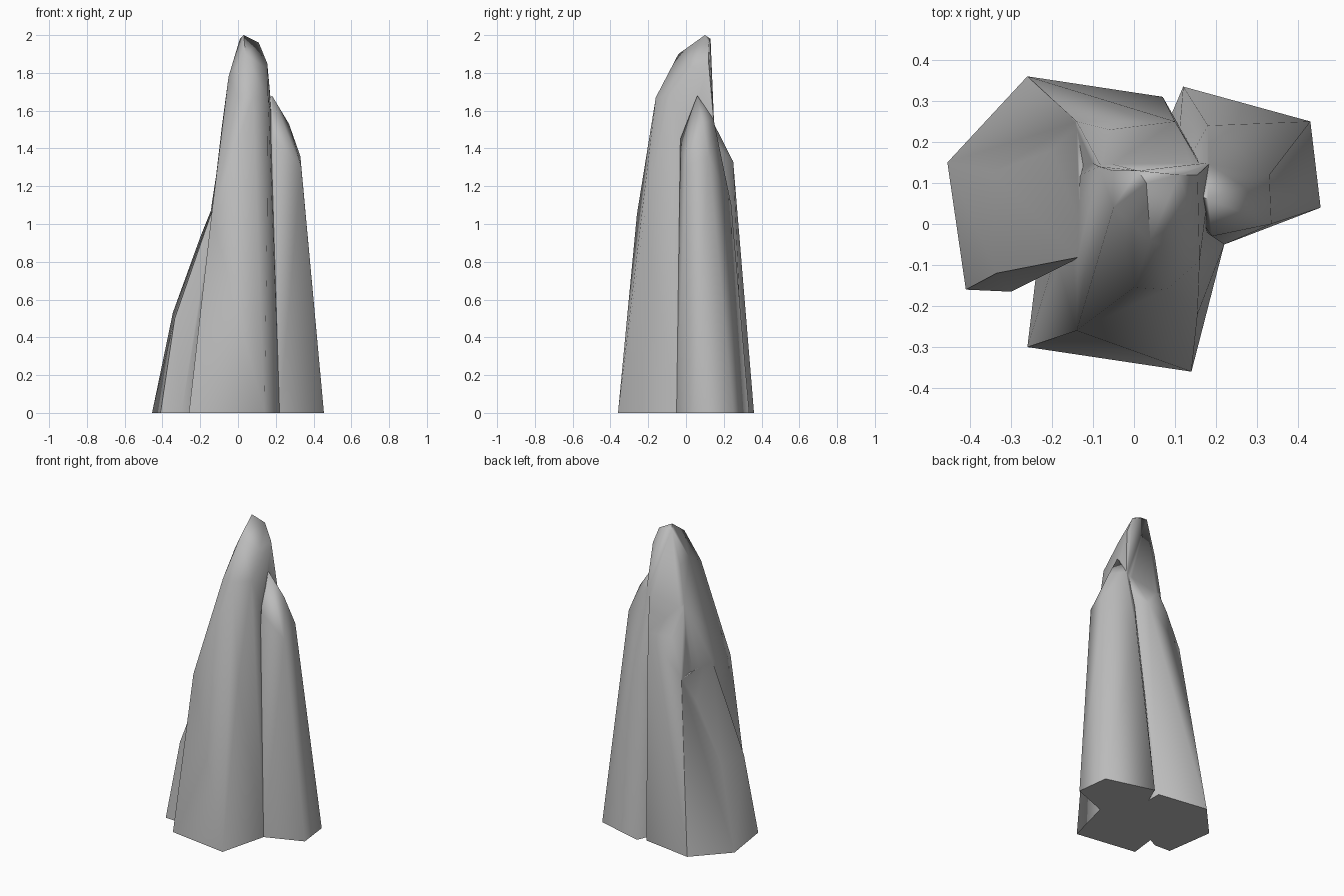
import bpy, bmesh, math

cube = bpy.data.objects.get("Cube")
if cube:
    bpy.data.objects.remove(cube, do_unlink=True)

stone = bpy.data.materials.new("grey stone")
stone.use_nodes = True
colour = (0.5, 0.5, 0.5, 1)
stone.diffuse_color = colour
stone.node_tree.nodes["Principled BSDF"].inputs["Base Color"].default_value = colour


def rock_lobe(name, footprint, corners):
    """Convex chunk of rock: ground outline plus a few upper corners."""
    bm = bmesh.new()
    for x, y in footprint:
        bm.verts.new((x, y, 0))
    for corner in corners:
        bm.verts.new(corner)
    result = bmesh.ops.convex_hull(bm, input=bm.verts[:])
    loose = [v for v in bm.verts if not v.link_faces]
    bmesh.ops.delete(bm, geom=loose, context='VERTS')
    bmesh.ops.dissolve_limit(bm, angle_limit=math.radians(1),
                             verts=bm.verts[:], edges=bm.edges[:])
    bmesh.ops.recalc_face_normals(bm, faces=bm.faces[:])
    mesh = bpy.data.meshes.new(name)
    bm.to_mesh(mesh)
    bm.free()
    mesh.materials.append(stone)
    obj = bpy.data.objects.new(name, mesh)
    bpy.context.collection.objects.link(obj)
    return obj


# Tall front spire
spire = rock_lobe(
    "rock_spire",
    [(-.26, -.3), (.14, -.36), (.22, -.05), (.07, .2), (-.2, .2)],
    [(-.14, -.26, 1.05), (.155, -.22, 1.05), (-.13, .12, 1.1),
     (-.085, .14, 1.52), (.19, .15, 1.5),
     (0, -.155, 1.67), (.08, -.16, 1.67), (.16, -.09, 1.67),
     (-.05, .04, 1.78), (-.05, .13, 1.76), (.155, .12, 1.85), (.14, .03, 1.83),
     (.04, -.04, 1.9), (.11, .12, 1.96), (.01, .13, 1.98), (.03, .1, 2)])

# Shoulder on the +x side
side_shoulder = rock_lobe(
    "side_shoulder",
    [(.455, .04), (.43, .25), (.12, .335), (.22, -.05), (.02, .1)],
    [(.33, .12, 1.36), (.335, 0, 1.3), (.19, -.03, 1.45), (.27, .09, 1.53),
     (.18, .06, 1.68), (.19, .15, 1.55), (.18, .24, 1.1), (.1, .1, 1.6)])

# Low buttress on the -x side
low_buttress = rock_lobe(
    "low_buttress",
    [(-.455, .15), (-.41, -.16), (-.3, -.165), (-.26, .36), (.02, 0)],
    [(-.345, .125, .53), (-.335, -.12, .5), (-.2, .18, .93),
     (-.13, -.08, 1.09), (-.14, .25, 1.08), (0, .05, 1.1)])

# Wall behind the spire
back_wall = rock_lobe(
    "back_wall",
    [(-.26, .36), (.07, .31), (-.2, -.1), (.07, 0)],
    [(-.14, .25, 1.1), (-.06, .23, 1.33), (.1, .25, 1.33),
     (-.075, .13, 1.52), (.16, .15, 1.53), (.05, .05, 1.5)])

# Fuse the chunks into one rock
bpy.context.view_layer.objects.active = spire
for lobe in (side_shoulder, back_wall, low_buttress):
    union = spire.modifiers.new("fuse", 'BOOLEAN')
    union.operation = 'UNION'
    union.solver = 'EXACT'
    union.object = lobe
    bpy.ops.object.modifier_apply(modifier=union.name)
    bpy.data.objects.remove(lobe, do_unlink=True)

# Clean seams, then smooth everything but the flat underside
bm = bmesh.new()
bm.from_mesh(spire.data)
bmesh.ops.remove_doubles(bm, verts=bm.verts[:], dist=0.012)
bmesh.ops.dissolve_limit(bm, angle_limit=math.radians(1),
                         verts=bm.verts[:], edges=bm.edges[:])
bm.to_mesh(spire.data)
bm.free()
bpy.ops.object.select_all(action='DESELECT')
spire.select_set(True)
bpy.ops.object.shade_smooth_by_angle(angle=math.radians(72))
